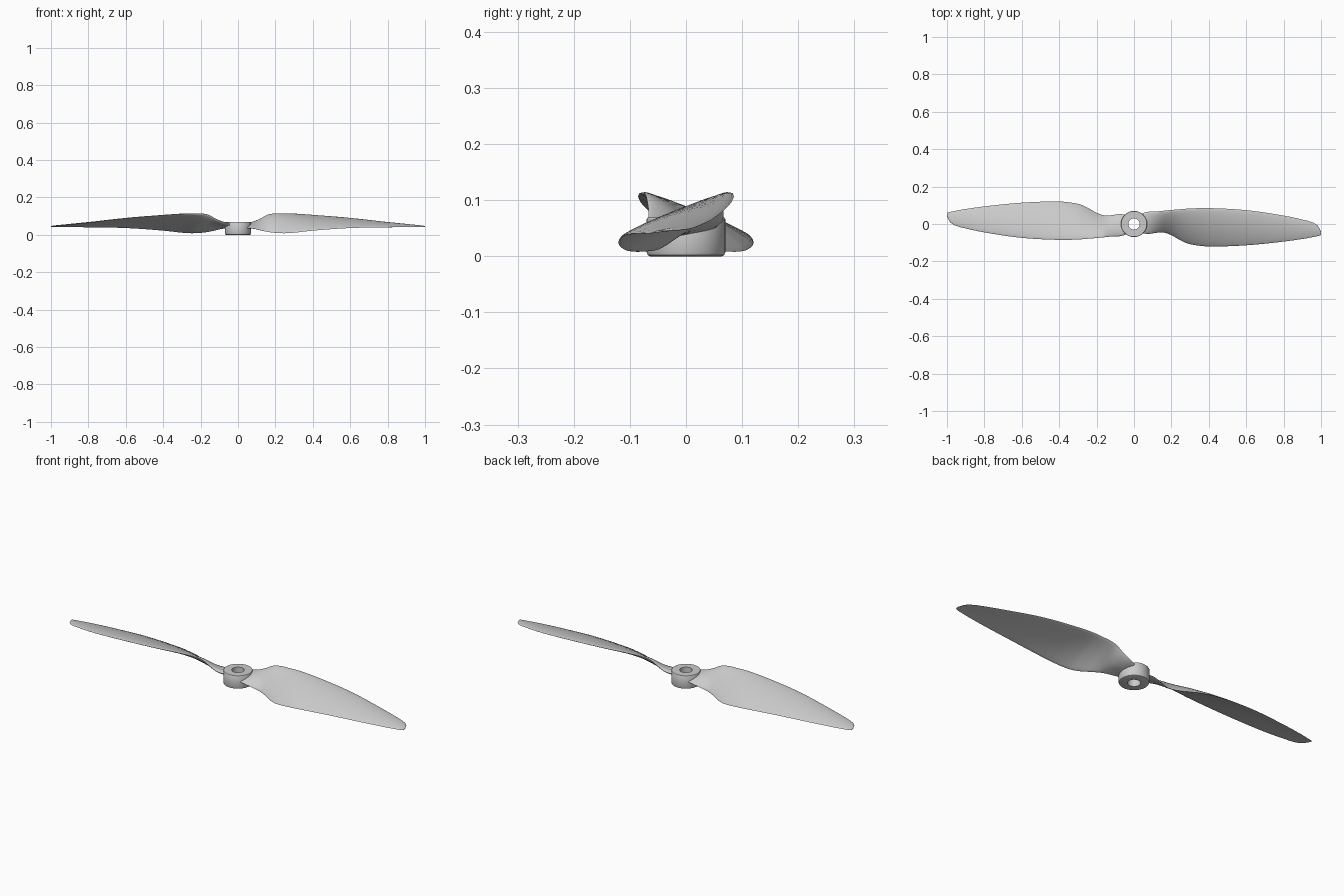
import bpy, bmesh, math
from mathutils import Vector

cube = bpy.data.objects.get("Cube")
if cube:
    bpy.data.objects.remove(cube, do_unlink=True)

grey = bpy.data.materials.new("light grey plastic")
grey.use_nodes = True
colour = (0.6, 0.6, 0.6, 1.0)
grey.diffuse_color = colour
grey.node_tree.nodes["Principled BSDF"].inputs["Base Color"].default_value = colour


def finish(bm, name, angle):
    """Turn a bmesh into a smooth-shaded object with outward normals."""
    bmesh.ops.recalc_face_normals(bm, faces=bm.faces)
    mesh = bpy.data.meshes.new(name)
    bm.to_mesh(mesh)
    bm.free()
    mesh.materials.append(grey)
    obj = bpy.data.objects.new(name, mesh)
    bpy.context.scene.collection.objects.link(obj)
    bpy.ops.object.select_all(action="DESELECT")
    obj.select_set(True)
    bpy.context.view_layer.objects.active = obj
    bpy.ops.object.shade_smooth_by_angle(angle=math.radians(angle))
    return obj


def bridge(bm, ring_a, ring_b):
    count = len(ring_a)
    for i in range(count):
        j = (i + 1) % count
        bm.faces.new((ring_a[i], ring_a[j], ring_b[j], ring_b[i]))


# Blade stations: x, trailing edge y and z, leading edge y and z, thickness
STATIONS = [
    (.045, -.05, .037, .058, .058, .024),
    (.08, -.053, .034, .066, .066, .022),
    (.12, -.047, .024, .067, .085, .021),
    (.16, -.046, .015, .071, .107, .02),
    (.2, -.06, .01, .075, .113, .02),
    (.25, -.088, .008, .079, .113, .019),
    (.3, -.108, .011, .083, .112, .018),
    (.4, -.12, .022, .085, .105, .017),
    (.6, -.114, .036, .074, .088, .014),
    (.8, -.094, .04, .045, .065, .01),
    (.92, -.077, .041, .019, .053, .007),
    (.96, -.069, .041, .006, .049, .006),
    (.985, -.064, .041, -.012, .047, .005),
    (1.0, -.059, .042, -.042, .045, .003),
]


def smooth_stations(stations, steps):
    """Cubic interpolation of every column along x."""
    def slope(i, k):
        a, b = stations[max(i - 1, 0)], stations[min(i + 1, len(stations) - 1)]
        return (b[k] - a[k]) / (b[0] - a[0])

    result = []
    for i in range(len(stations) - 1):
        p, q = stations[i], stations[i + 1]
        width = q[0] - p[0]
        for s in range(steps):
            t = s / steps
            row = [p[0] + t * width]
            for k in range(1, len(p)):
                h = t * t * (3 - 2 * t)
                row.append(p[k] * (1 - h) + q[k] * h
                           + width * (slope(i, k) * t * (1 - t) ** 2
                                      - slope(i + 1, k) * t * t * (1 - t)))
            result.append(row)
    result.append(stations[-1])
    return result


def airfoil(row, points=14):
    """Closed cambered section: rounded leading edge, thin trailing edge."""
    x, y0, z0, y1, z1, thick = row
    trail, lead = Vector((x, y0, z0)), Vector((x, y1, z1))
    chord = lead - trail
    normal = Vector((0, -chord.z, chord.y)).normalized()
    camber = 0.045 * chord.length * min(1, x / 0.3)
    ring = []
    for i in range(2 * points):
        angle = math.pi * i / points
        t = (1 - math.cos(angle)) / 2
        half = thick * 0.5 * math.sin(angle) * (0.75 + 0.35 * t)
        ring.append(trail + chord * t + normal * (half + camber * 4 * t * (1 - t)))
    return ring


# Two blades, half a turn apart
rows = smooth_stations(STATIONS, 4)
for name, side in (("left_blade", 1), ("right_blade", -1)):
    bm = bmesh.new()
    rings = [[bm.verts.new((side * p.x, side * p.y, p.z)) for p in airfoil(row)]
             for row in rows]
    for a, b in zip(rings, rings[1:]):
        bridge(bm, a, b)
    bm.faces.new(rings[0])
    bm.faces.new(rings[-1])
    finish(bm, name, 50)

# Hub: turned ring with a shaft hole and a chamfered lower rim
PROFILE = [(.03, 0), (.064, 0), (.068, .002), (.07, .007),
           (.07, .066), (.068, .069), (.03, .069)]
SEGMENTS = 64
bm = bmesh.new()
loops = []
for radius, z in PROFILE:
    angles = [math.tau * i / SEGMENTS for i in range(SEGMENTS)]
    loops.append([bm.verts.new((radius * math.cos(a), radius * math.sin(a), z))
                  for a in angles])
for a, b in zip(loops, loops[1:] + loops[:1]):
    bridge(bm, a, b)
finish(bm, "hub", 35)
